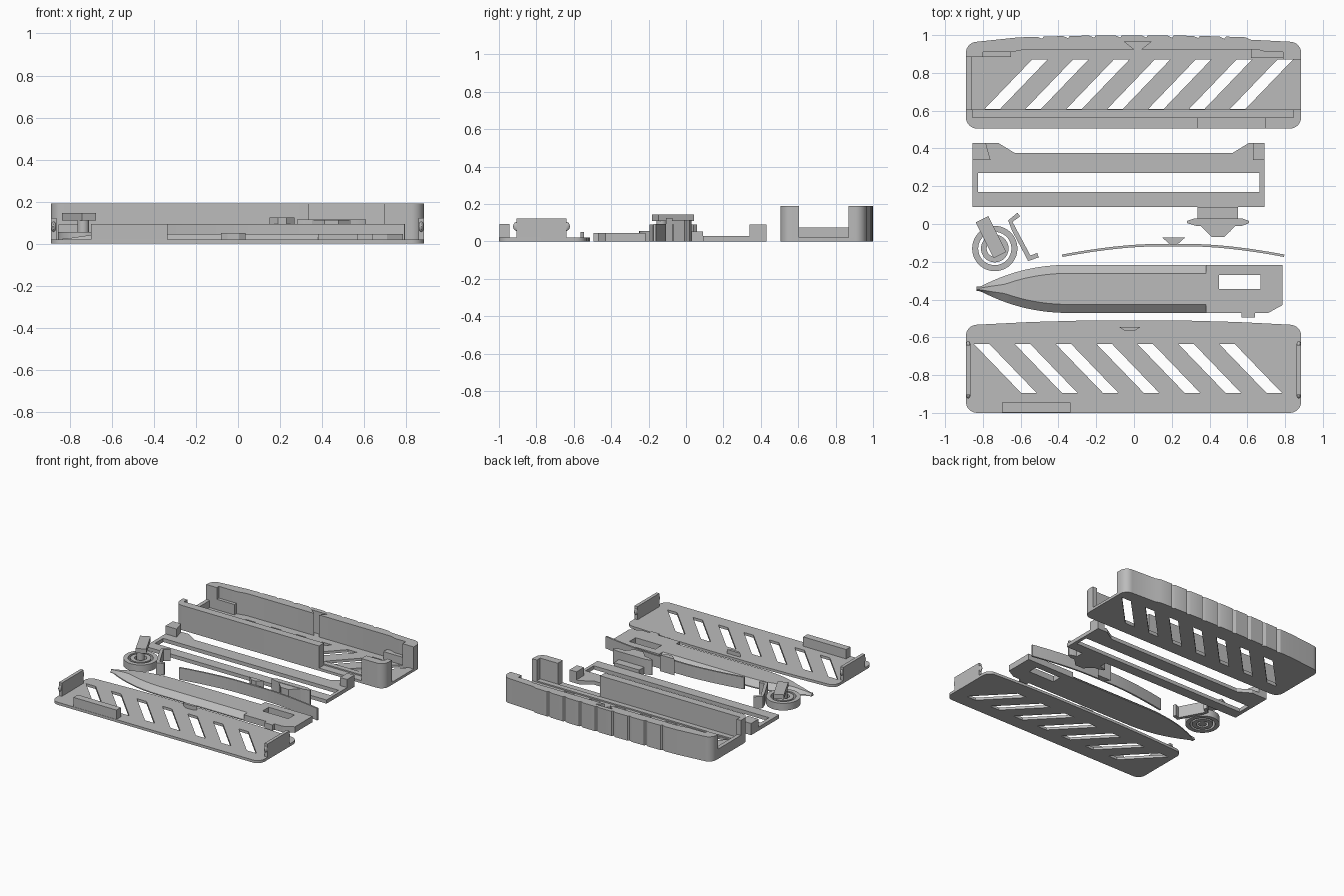
import bpy, bmesh, math
from mathutils import Vector

if "Cube" in bpy.data.objects:
    bpy.data.objects.remove(bpy.data.objects["Cube"], do_unlink=True)

grey = bpy.data.materials.new("plain_grey")
grey.use_nodes = True
COLOUR = (0.5, 0.5, 0.5, 1)
grey.diffuse_color = COLOUR
grey.node_tree.nodes["Principled BSDF"].inputs["Base Color"].default_value = COLOUR


def finish(name, bm):
    bmesh.ops.remove_doubles(bm, verts=bm.verts, dist=0.0001)
    bmesh.ops.recalc_face_normals(bm, faces=bm.faces)
    me = bpy.data.meshes.new(name)
    bm.to_mesh(me)
    bm.free()
    me.materials.append(grey)
    me.shade_smooth()
    me.set_sharp_from_angle(angle=math.radians(25))
    ob = bpy.data.objects.new(name, me)
    bpy.context.scene.collection.objects.link(ob)
    return ob


def prism(name, outline, z0, z1, holes=()):
    """Filled outline with holes, extruded from z0 to z1."""
    cu = bpy.data.curves.new(name + "_profile", "CURVE")
    cu.dimensions, cu.fill_mode, cu.extrude = "2D", "BOTH", (z1 - z0) / 2
    for loop in [outline, *holes]:
        sp = cu.splines.new("POLY")
        sp.points.add(len(loop) - 1)
        for p, (x, y) in zip(sp.points, loop):
            p.co = (x, y, 0, 1)
        sp.use_cyclic_u = True
    tmp = bpy.data.objects.new(name + "_profile", cu)
    bpy.context.scene.collection.objects.link(tmp)
    bpy.context.view_layer.update()
    me = tmp.to_mesh()
    bm = bmesh.new()
    bm.from_mesh(me)
    tmp.to_mesh_clear()
    bpy.data.objects.remove(tmp, do_unlink=True)
    bpy.data.curves.remove(cu)
    bmesh.ops.translate(bm, verts=bm.verts, vec=(0, 0, (z0 + z1) / 2))
    return finish(name, bm)


def rect(x0, x1, y0, y1):
    return [(x0, y0), (x1, y0), (x1, y1), (x0, y1)]


def box(name, x0, x1, y0, y1, z0, z1):
    return prism(name, rect(x0, x1, y0, y1), z0, z1)


def arc(cx, cy, r, a0, a1, n=8):
    angles = [math.radians(a0 + (a1 - a0) * i / n) for i in range(n + 1)]
    return [(cx + r * math.cos(a), cy + r * math.sin(a)) for a in angles]


def circle(cx, cy, r):
    return arc(cx, cy, r, 0, 360, 40)[:-1]


def ribbon(path, width):
    """Outline of a path with constant width."""
    pts = [Vector(p) for p in path]
    left, right = [], []
    for i, p in enumerate(pts):
        d = (pts[min(i + 1, len(pts) - 1)] - pts[max(i - 1, 0)]).normalized()
        n = Vector((-d.y, d.x)) * width / 2
        left.append(tuple(p + n))
        right.append(tuple(p - n))
    return left + right[::-1]


def slots(x_low, x_high, y_low, y_high):
    w = 0.082
    return [[(x_low + s, y_low), (x_low + w + s, y_low), (x_high + w + s, y_high), (x_high + s, y_high)]
            for s in [i * 0.2165 for i in range(7)]]


L, R, C = -0.89, 0.885, 0.06

# Tray: floor, gripped back wall, front wall with an opening
F, B = 0.505, 0.965
grip = []
for i in range(9):
    xa = 0.62 - i * 0.1378
    xb = xa - 0.1378
    for x, d in ((xa - 0.004, 0), (xa - 0.03, 0.012), (xb + 0.004, 0.012)):
        grip.append((x, 0.987 - 0.03 * x * x + d))
back_edge = arc(R - C, B - C, C, 0, 90) + grip + arc(L + C, B - C, C, 90, 180)
front_left = arc(L + C, F + C, C, 180, 270)
front_right = arc(R - C, F + C, C, 270, 360)
prism("tray_floor", back_edge + front_left + front_right, 0, 0.02, slots(-0.79, -0.54, 0.61, 0.87))
prism("tray_back_wall", back_edge + [
    (L, 0.885), (-0.8, 0.885), (-0.8, 0.91), (-0.65, 0.91), (-0.57, 0.925),
    (0.0, 0.925), (-0.05, 0.965), (0.09, 0.965), (0.04, 0.925),
    (0.65, 0.925), (0.7, 0.91), (0.79, 0.91), (0.79, 0.87), (R, 0.87)], 0.02, 0.19)
prism("tray_front_wall", front_left + [(0.335, F), (0.335, 0.565), (-0.855, 0.565), (-0.855, 0.605), (L, 0.605)], 0.02, 0.19)
prism("tray_front_corner", front_right + [(R, 0.605), (0.845, 0.605), (0.845, 0.565), (0.695, 0.565), (0.695, F)], 0.02, 0.19)
box("tray_front_ledge", -0.855, 0.845, 0.565, 0.605, 0.02, 0.03)
box("tray_end_lip", L, -0.86, 0.605, 0.885, 0.02, 0.075)
box("tray_left_stop", -0.855, -0.65, 0.885, 0.91, 0.02, 0.1)
box("tray_right_stop", 0.62, 0.79, 0.88, 0.925, 0.02, 0.08)

# Cover: slotted plate, end clips, front filler, dovetail
cover = (arc(L + C, -0.94, C, 180, 270) + arc(R - C, -0.94, C, 270, 360)
         + arc(R - C, -0.593, C, 0, 90) + [(0.55, -0.519), (0.3, -0.512), (-0.3, -0.512), (-0.55, -0.519)]
         + arc(L + C, -0.593, C, 90, 180))
prism("cover_plate", cover, 0, 0.02, slots(-0.597, -0.848, -0.895, -0.635))
box("cover_front_filler", -0.7, -0.335, -0.998, -0.945, 0.02, 0.092)
prism("cover_dovetail", [(-0.08, -0.545), (-0.05, -0.565), (0.005, -0.565), (0.035, -0.545)], 0.02, 0.05)
for side, x in (("right", L), ("left", R - 0.025)):
    box("cover_clip_" + side, x, x + 0.025, -0.905, -0.64, 0.02, 0.122)
    for end, y in (("front", -0.905), ("back", -0.64)):
        bm = bmesh.new()
        bmesh.ops.create_uvsphere(bm, u_segments=16, v_segments=10, radius=0.024)
        bmesh.ops.scale(bm, verts=bm.verts, vec=(0.5, 0.8, 1))
        bmesh.ops.translate(bm, verts=bm.verts, vec=(x + 0.0125, y, 0.08))
        finish("clip_bump_" + side + "_" + end, bm)

# Blade: lofted bevelled sections, then a flat tang
MID, HALF, THICK = -0.3435, 0.1275, 0.046
bm = bmesh.new()
rings = []
N = 28
for i in range(N + 1):
    s = 1 - i / N
    x = -0.33 - 0.505 * s
    w = max(HALF * (1 - s ** 2.2), 0.012 + 0.014 * (1 - s))
    rings.append((x, w))
rings.append((0.38, HALF))
prev = None
for x, w in rings:
    top = w - min(0.045, w * 0.65)
    h = 0.02 + (THICK - 0.02) * min(1, w / 0.08)
    section = [(-w, 0), (w, 0), (w, 0.008), (top, h), (-top, h), (-w, 0.008)]
    ring = [bm.verts.new((x, MID + y, z)) for y, z in section]
    if prev:
        for k in range(6):
            bm.faces.new((prev[k], prev[k - 1], ring[k - 1], ring[k]))
    else:
        bm.faces.new(ring)
    prev = ring
bm.faces.new(prev)
finish("blade", bm)
prism("blade_tang", [(0.38, -0.471), (0.57, -0.471), (0.57, -0.495), (0.64, -0.495), (0.64, -0.471),
                     (0.71, -0.471), (0.785, -0.43), (0.785, -0.216), (0.38, -0.216)],
      0, THICK, [rect(0.45, 0.67, -0.345, -0.27)])

# Sliding frame with raised end blocks
prism("slide_frame", [(-0.855, 0.09), (0.69, 0.09), (0.69, 0.43), (0.61, 0.43), (0.52, 0.375),
                      (-0.63, 0.375), (-0.72, 0.43), (-0.855, 0.43)],
      0, 0.028, [rect(-0.825, 0.665, 0.17, 0.27)])
prism("frame_right_block", [(-0.855, 0.34), (-0.76, 0.34), (-0.785, 0.43), (-0.855, 0.43)], 0.028, 0.09)
box("frame_left_block", 0.63, 0.69, 0.34, 0.43, 0.028, 0.09)

# Thumb slider: stem, head and stepped ribs
box("slider_stem", 0.335, 0.55, 0.02, 0.09, 0, 0.053)
prism("slider_head", [(0.28, 0.005), (0.33, -0.01), (0.57, -0.01), (0.61, 0.005),
                      (0.61, 0.016), (0.57, 0.03), (0.32, 0.03), (0.28, 0.016)], 0, 0.115)
for i in range(6):
    w = 0.095 * (1 - 0.105 * i)
    y = -0.008 - i * 0.01
    prism("slider_rib_%d" % (i + 1), [(0.445 - w, y), (0.445 - w + 0.012, y - 0.01),
                                     (0.445 + w - 0.012, y - 0.01), (0.445 + w, y)], 0, 0.112)

# Leaf spring with its dovetail
path = []
for i in range(33):
    x = -0.38 + 1.175 * i / 32
    bend = max(0, abs(x - 0.208) - 0.12) / 0.467
    path.append((x, -0.113 - 0.055 * bend ** 1.6))
prism("leaf_spring", ribbon(path, 0.013), 0, 0.092)
prism("spring_dovetail", [(0.15, -0.072), (0.19, -0.108), (0.23, -0.108), (0.27, -0.072)], 0, 0.125)

# Catch: ringed wheel, bar on top, bent hook
cx, cy = -0.737, -0.13
for name, ro, ri in (("outer", 0.12, 0.088), ("inner", 0.073, 0.043)):
    prism("catch_ring_" + name, circle(cx, cy, ro), 0, 0.055, [circle(cx, cy, ri)])
prism("catch_hub", circle(cx, cy, 0.028), 0, 0.11)
prism("catch_bar", ribbon([(-0.805, 0.025), (-0.71, -0.165)], 0.075), 0.11, 0.145)
prism("catch_hook", ribbon([(-0.61, 0.05), (-0.655, 0.015), (-0.635, -0.03), (-0.555, -0.18)], 0.024), 0, 0.09)
prism("catch_hook_tip", ribbon([(-0.565, -0.185), (-0.508, -0.165)], 0.024), 0, 0.09)
